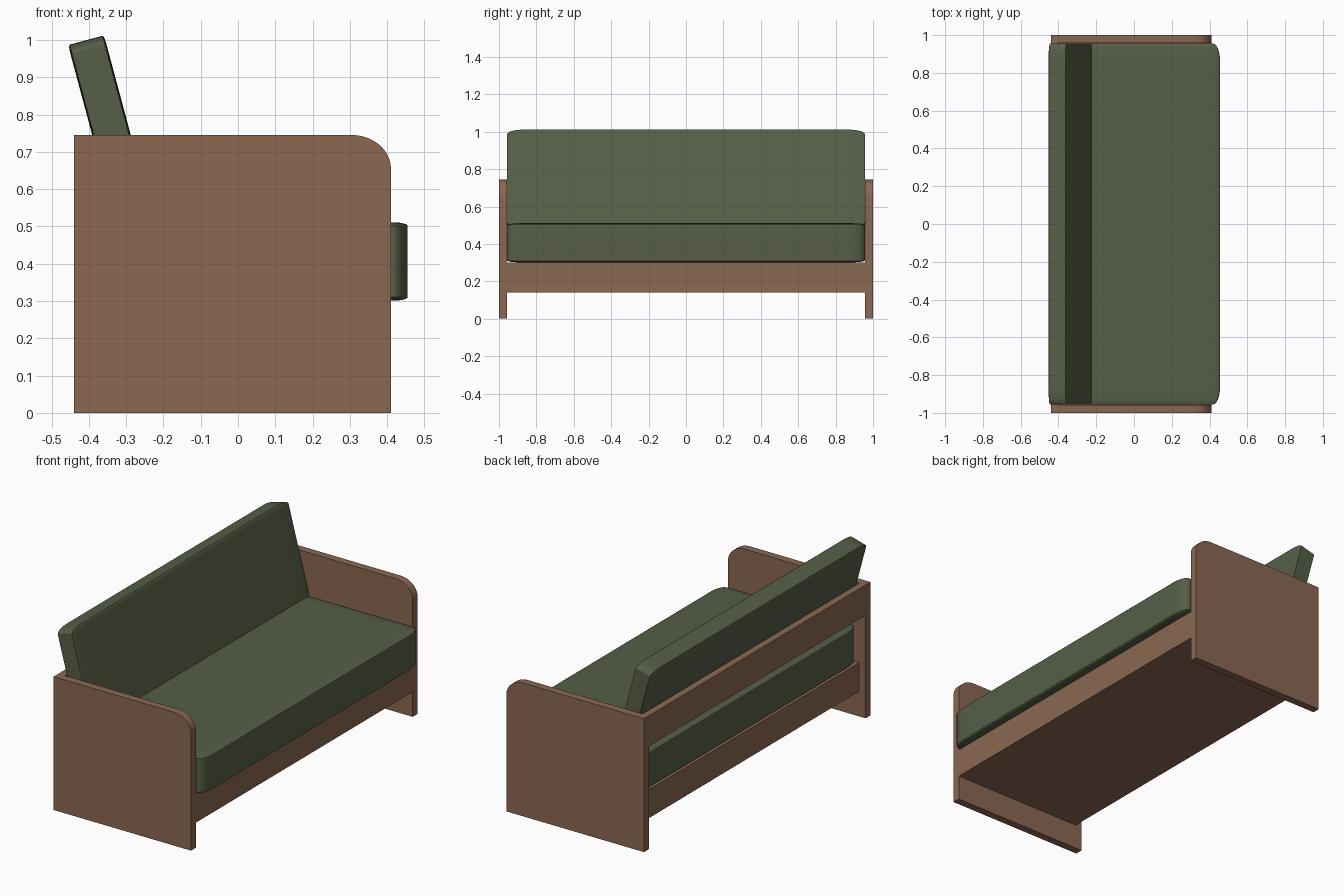
import bpy, bmesh, math
from mathutils import Matrix

if "Cube" in bpy.data.objects:
    bpy.data.objects.remove(bpy.data.objects["Cube"])


def material(name, rgb):
    m = bpy.data.materials.new(name)
    m.diffuse_color = (*rgb, 1)
    m.use_nodes = True
    m.node_tree.nodes["Principled BSDF"].inputs["Base Color"].default_value = m.diffuse_color
    return m


WOOD = material("brown wood", (0.255, 0.138, 0.085))
FABRIC = material("olive fabric", (0.092, 0.112, 0.062))


def finish(bm, name, mat):
    bmesh.ops.recalc_face_normals(bm, faces=bm.faces)
    me = bpy.data.meshes.new(name)
    bm.to_mesh(me)
    bm.free()
    me.materials.append(mat)
    ob = bpy.data.objects.new(name, me)
    bpy.context.collection.objects.link(ob)
    return ob


def smooth(ob):
    bpy.ops.object.select_all(action='DESELECT')
    bpy.context.view_layer.objects.active = ob
    ob.select_set(True)
    bpy.ops.object.shade_smooth_by_angle(angle=math.radians(35))


def box(name, mat, lo, hi):
    bm = bmesh.new()
    bmesh.ops.create_cube(bm, size=1)
    for v in bm.verts:
        v.co = [(a + b) / 2 + c * (b - a) for a, b, c in zip(lo, hi, v.co)]
    return finish(bm, name, mat)


def cushion(name, size, centre, tilt=0):
    # rounded unit cube stretched to size, so the rounding stretches too
    bm = bmesh.new()
    bmesh.ops.create_cube(bm, size=1)
    bmesh.ops.bevel(bm, geom=bm.edges[:], offset=0.046, segments=6,
                    profile=0.5, affect='EDGES')
    m = (Matrix.Translation(centre) @ Matrix.Rotation(math.radians(tilt), 4, 'Y')
         @ Matrix.Diagonal((*size, 1)))
    bmesh.ops.transform(bm, matrix=m, verts=bm.verts)
    ob = finish(bm, name, FABRIC)
    smooth(ob)
    ob.modifiers.new("even shading", 'WEIGHTED_NORMAL').keep_sharp = True


# side panels with one rounded upper front corner
X0, X1, TOP, RX, RZ = -0.44, 0.41, 0.745, 0.105, 0.09
profile = [(X0, 0), (X1, 0)]
for i in range(17):
    a = math.pi / 2 * i / 16
    profile.append((X1 - RX + RX * math.cos(a), TOP - RZ + RZ * math.sin(a)))
profile.append((X0, TOP))
for side, name in ((-1, "side_panel_front"), (1, "side_panel_back")):
    bm = bmesh.new()
    face = bm.faces.new([bm.verts.new((x, side * 0.957, z)) for x, z in profile])
    ext = bmesh.ops.extrude_face_region(bm, geom=[face])["geom"]
    bmesh.ops.translate(bm, vec=(0, side * 0.043, 0),
                        verts=[g for g in ext if isinstance(g, bmesh.types.BMVert)])
    # keep the inner cap so the panel is closed
    if not face.is_valid:
        bm.faces.new([v for v in bm.verts if abs(v.co.y) < 0.96])
    smooth(finish(bm, name, WOOD))

# base box under the seat and rail behind the backrest
box("base", WOOD, (-0.40, -0.957, 0.14), (0.41, 0.957, 0.30))
box("back_rail", WOOD, (-0.44, -0.957, 0.575), (-0.40, 0.957, 0.745))

# cushions
cushion("seat_cushion", (0.85, 1.912, 0.21), (0.03, 0, 0.406))
cushion("back_cushion", (0.10, 1.912, 0.54), (-0.3375, 0, 0.7385), -15)
